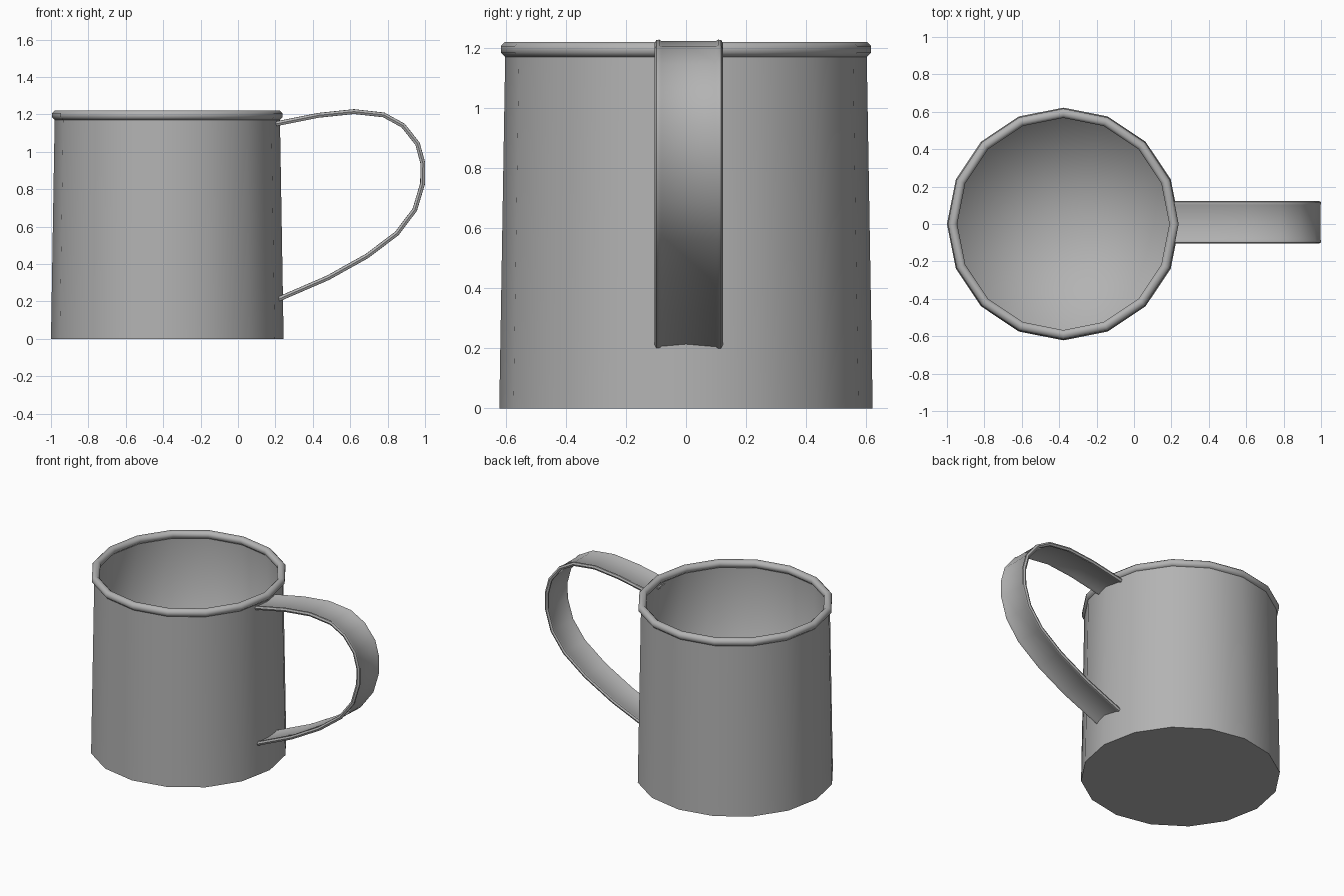
import bpy, bmesh, math
from mathutils import Vector

if "Cube" in bpy.data.objects:
    bpy.data.objects.remove(bpy.data.objects["Cube"])

SIDES = 16
CX = -0.378

# Dull grey metal
GREY = bpy.data.materials.new("grey_metal")
GREY.diffuse_color = (0.45, 0.45, 0.45, 1)
GREY.use_nodes = True
GREY.node_tree.nodes["Principled BSDF"].inputs["Base Color"].default_value = GREY.diffuse_color


def finish(name, bm, angle):
    bmesh.ops.recalc_face_normals(bm, faces=bm.faces)
    me = bpy.data.meshes.new(name)
    bm.to_mesh(me)
    bm.free()
    me.materials.append(GREY)
    ob = bpy.data.objects.new(name, me)
    bpy.context.collection.objects.link(ob)
    bpy.ops.object.select_all(action='DESELECT')
    ob.select_set(True)
    bpy.context.view_layer.objects.active = ob
    bpy.ops.object.shade_smooth_by_angle(angle=math.radians(angle))
    return ob


def skin(bm, rings, close_rings=False):
    """Bridge consecutive rings of points; cap the ends unless closed."""
    vs = [[bm.verts.new(p) for p in r] for r in rings]
    n = len(vs[0])
    pairs = list(zip(vs, vs[1:])) + ([(vs[-1], vs[0])] if close_rings else [])
    for a, b in pairs:
        for i in range(n):
            j = (i + 1) % n
            bm.faces.new((a[i], a[j], b[j], b[i]))
    if close_rings:
        return []
    return [bm.faces.new(vs[0]), bm.faces.new(vs[-1])]


def circle(r, z):
    return [(CX + r * math.cos(math.tau * i / SIDES),
             r * math.sin(math.tau * i / SIDES), z) for i in range(SIDES)]


# Cup: tapered outer wall, inner wall and floor
bm = bmesh.new()
caps = skin(bm, [circle(r, z) for r, z in
                 [(0.622, 0), (0.602, 1.19), (0.582, 1.19), (0.599, 0.02)]])
bmesh.ops.poke(bm, faces=[caps[1]])
cup = finish("cup_body", bm, 40)

# Inside corner is shaded smoothly from wall to floor
me = cup.data
for e in me.edges:
    if all(0.01 < me.vertices[v].co.z < 0.1 for v in e.vertices):
        e.use_edge_sharp = False

# Rolled rim
bm = bmesh.new()
skin(bm, [circle(0.592 + 0.027 * math.cos(math.tau * (k + .5) / 8),
                 1.196 + 0.027 * math.sin(math.tau * (k + .5) / 8))
          for k in range(8)], close_rings=True)
finish("rolled_rim", bm, 60)

# Handle: flat strip with beaded edges swept along a loop
path = [Vector(p) for p in [
    (0.195, 1.148), (0.43, 1.195), (0.62, 1.215), (0.78, 1.197), (0.883, 1.14),
    (0.96, 1.043), (0.988, 0.94), (0.987, 0.83), (0.945, 0.69), (0.85, 0.564),
    (0.69, 0.443), (0.48, 0.326), (0.20, 0.205)]]
half = [(0.090, -0.008), (0.098, -0.013), (0.108, -0.012), (0.114, 0),
        (0.108, 0.012), (0.098, 0.013), (0.090, 0.008)]
section = half + [(-y, -t) for y, t in half]
rings = []
for i, p in enumerate(path):
    t = (path[min(i + 1, len(path) - 1)] - path[max(i - 1, 0)]).normalized()
    n = Vector((-t.y, t.x))
    rings.append([(p.x + n.x * h, 0.009 + y, p.y + n.y * h) for y, h in section])
bm = bmesh.new()
skin(bm, rings)
finish("handle", bm, 50)
